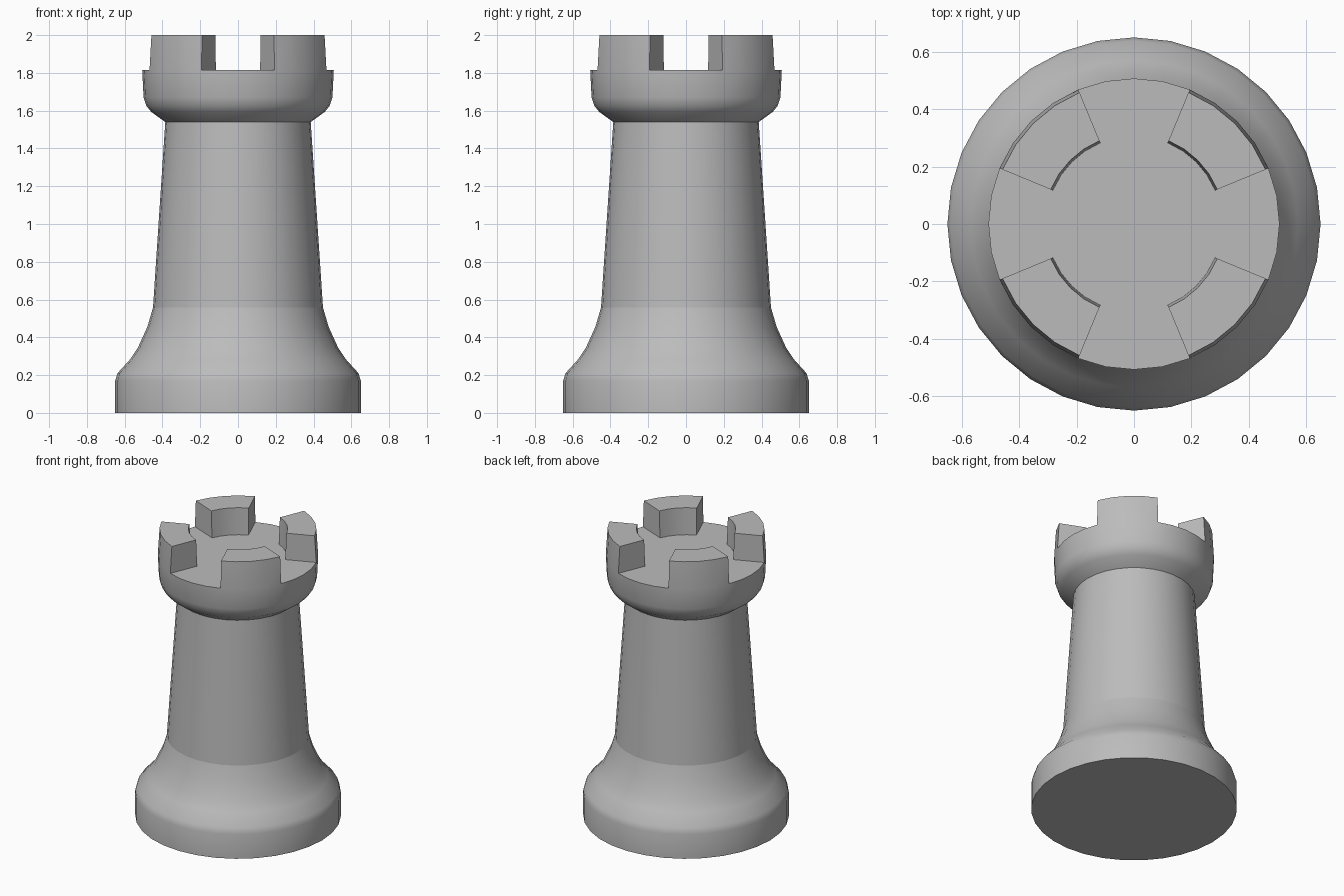
import bpy, bmesh
from math import cos, sin, tau, radians

cube = bpy.data.objects.get("Cube")
if cube:
    bpy.data.objects.remove(cube, do_unlink=True)

SIDES = 32

grey = bpy.data.materials.new("plain_grey")
grey.use_nodes = True
grey.diffuse_color = (0.5, 0.5, 0.5, 1)
grey.node_tree.nodes["Principled BSDF"].inputs["Base Color"].default_value = (0.5, 0.5, 0.5, 1)


def ring(bm, r, z):
    return [bm.verts.new((r * cos(tau * i / SIDES), r * sin(tau * i / SIDES), z))
            for i in range(SIDES)]


def bridge(bm, a, b, keep=lambda i: True):
    for i in range(SIDES):
        if keep(i):
            j = (i + 1) % SIDES
            bm.faces.new((a[i], a[j], b[j], b[i]))


def lathe(bm, profile):
    rings = [ring(bm, r, z) for r, z in profile]
    for a, b in zip(rings, rings[1:]):
        bridge(bm, a, b)
    return rings


def finish(bm, name):
    loose = [v for v in bm.verts if not v.link_faces]
    bmesh.ops.delete(bm, geom=loose, context="VERTS")
    bmesh.ops.recalc_face_normals(bm, faces=bm.faces[:])
    mesh = bpy.data.meshes.new(name)
    bm.to_mesh(mesh)
    bm.free()
    mesh.materials.append(grey)
    ob = bpy.data.objects.new(name, mesh)
    bpy.context.collection.objects.link(ob)
    bpy.ops.object.select_all(action="DESELECT")
    ob.select_set(True)
    bpy.context.view_layer.objects.active = ob
    bpy.ops.object.shade_smooth_by_angle(angle=radians(32))


# Flared base with a closed underside
bm = bmesh.new()
rings = lathe(bm, [(0.65, 0), (0.65, 0.17), (0.638, 0.21), (0.57, 0.285),
                   (0.53, 0.345), (0.48, 0.455), (0.45, 0.557)])
bm.faces.new(rings[0][::-1])
finish(bm, "base")

# Tapered shaft
bm = bmesh.new()
lathe(bm, [(0.45, 0.557), (0.385, 1.54)])
finish(bm, "shaft")

# Head: bowl, floor and four battlements in one closed shell
FLOOR, TOP = 1.815, 2.0


def raised(i):
    return 2 <= i % 8 <= 5


bm = bmesh.new()
outer = lathe(bm, [(0.385, 1.54), (0.459, 1.593), (0.485, 1.625),
                   (0.5, 1.67), (0.507, FLOOR)])[-1]
inner = ring(bm, 0.306, FLOOR)
outer_top = ring(bm, 0.496, TOP)
inner_top = ring(bm, 0.314, TOP)
bm.faces.new(inner)
bridge(bm, outer, inner, lambda i: not raised(i))
bridge(bm, outer, outer_top, raised)
bridge(bm, outer_top, inner_top, raised)
bridge(bm, inner_top, inner, raised)
for i in range(SIDES):
    if raised(i) != raised(i - 1):
        bm.faces.new((outer[i], inner[i], inner_top[i], outer_top[i]))
finish(bm, "battlement_head")
